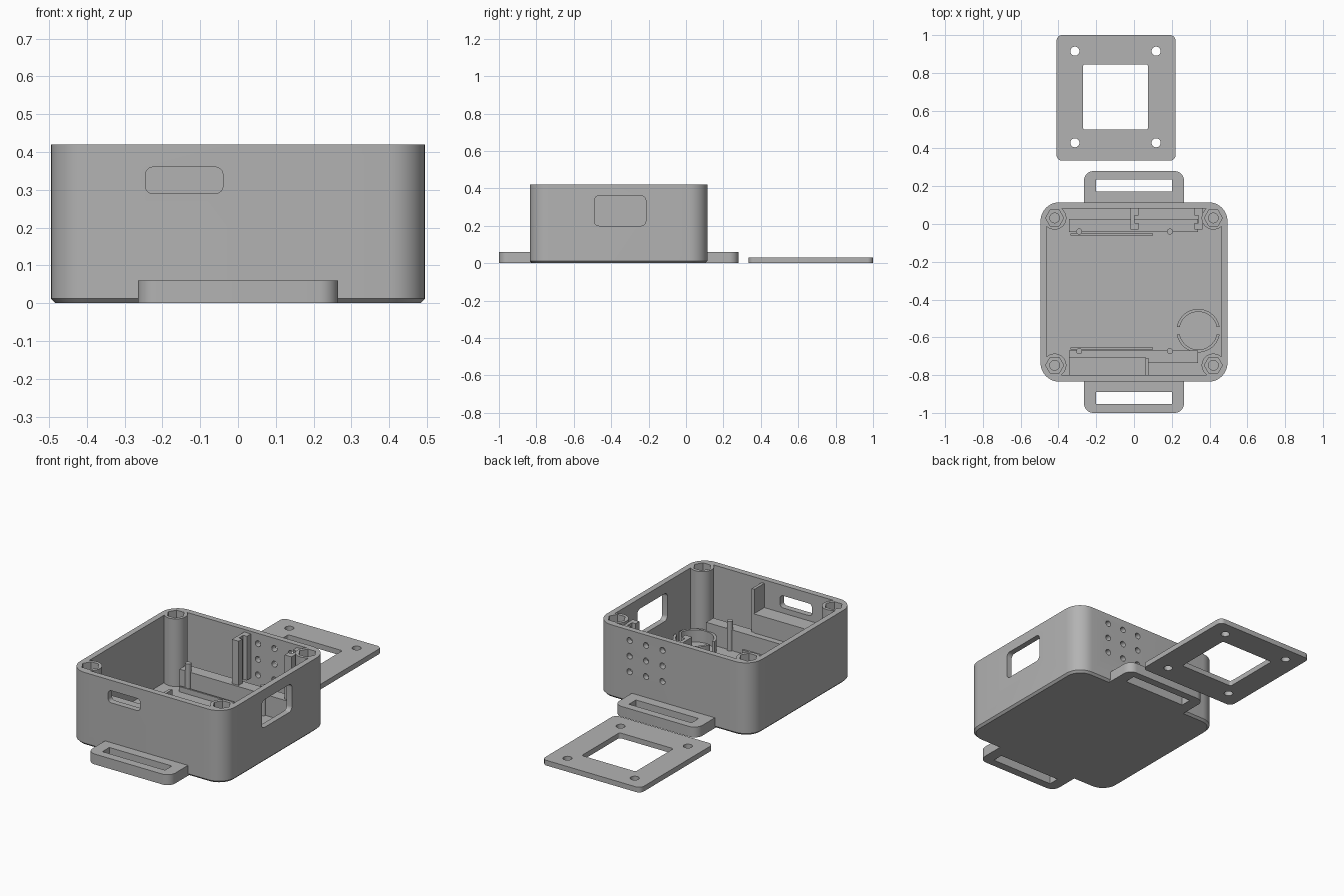
import bpy, bmesh
from math import cos, sin, pi, radians

cube = bpy.data.objects.get("Cube")
if cube:
    bpy.data.objects.remove(cube, do_unlink=True)

GREY = (0.45, 0.45, 0.45, 1)
grey = bpy.data.materials.new("plain_grey")
grey.use_nodes = True
grey.diffuse_color = GREY
grey.node_tree.nodes["Principled BSDF"].inputs["Base Color"].default_value = GREY

MID_Y = -0.36  # middle of the case


def rounded(x0, x1, y0, y1, r=0.0, bottom=None, top=None, seg=8):
    """Rectangle outline; bottom and top override the corner radius."""
    rb = r if bottom is None else bottom
    rt = r if top is None else top
    corners = [(x1, y1, -1, -1, rt, 0), (x0, y1, 1, -1, rt, 1),
               (x0, y0, 1, 1, rb, 2), (x1, y0, -1, 1, rb, 3)]
    pts = []
    for x, y, sx, sy, rad, quarter in corners:
        if rad == 0:
            pts.append((x, y))
            continue
        for i in range(seg + 1):
            a = (quarter + i / seg) * pi / 2
            pts.append((x + sx * rad + rad * cos(a), y + sy * rad + rad * sin(a)))
    return pts


def circle(x, y, r, n=32):
    return [(x + r * cos(2 * pi * i / n), y + r * sin(2 * pi * i / n)) for i in range(n)]


def prism(name, pts, a, b, axis="Z", chamfer=0):
    """Extrude an outline from a to b along an axis."""
    place = {"Z": lambda u, v, w: (u, v, w),
             "Y": lambda u, v, w: (u, w, v),
             "X": lambda u, v, w: (w, u, v)}[axis]
    bm = bmesh.new()
    low = [bm.verts.new(place(u, v, a)) for u, v in pts]
    high = [bm.verts.new(place(u, v, b)) for u, v in pts]
    base = bm.faces.new(low)
    bm.faces.new(high)
    n = len(pts)
    for i in range(n):
        j = (i + 1) % n
        bm.faces.new((low[i], low[j], high[j], high[i]))
    bmesh.ops.recalc_face_normals(bm, faces=bm.faces)
    if chamfer:
        bmesh.ops.bevel(bm, geom=list(base.edges), offset=chamfer, segments=1,
                        affect="EDGES")
    mesh = bpy.data.meshes.new(name)
    bm.to_mesh(mesh)
    bm.free()
    mesh.materials.append(grey)
    obj = bpy.data.objects.new(name, mesh)
    bpy.context.collection.objects.link(obj)
    return obj


def combine(obj, other, operation="DIFFERENCE"):
    """Apply a boolean and remove the helper."""
    mod = obj.modifiers.new("cut", "BOOLEAN")
    mod.operation, mod.object, mod.solver = operation, other, "EXACT"
    graph = bpy.context.evaluated_depsgraph_get()
    mesh = bpy.data.meshes.new_from_object(obj.evaluated_get(graph))
    obj.modifiers.clear()
    obj.data = mesh
    bpy.data.objects.remove(other, do_unlink=True)


def block(name, x0, x1, y0, y1, z0, z1):
    return prism(name, rounded(x0, x1, y0, y1), z0, z1)


# Case shell with hollow interior
case = prism("case_shell", rounded(-0.495, 0.495, -0.835, 0.115, 0.1), 0, 0.42, chamfer=0.012)
combine(case, prism("cavity", rounded(-0.462, 0.462, -0.80, 0.082, 0.07), 0.03, 0.5))

# Corner screw posts with hexagonal nut pockets
posts = [(x, y) for x in (-0.42, 0.42) for y in (0.032, -0.748)]
for x, y in posts:
    combine(case, prism("post", circle(x, y, 0.062), 0.02, 0.42), "UNION")
for x, y in posts:
    combine(case, prism("nut_pocket", circle(x, y, 0.048, 6), 0.36, 0.5))
    combine(case, prism("screw_hole", circle(x, y, 0.026, 24), 0.2, 0.4))

# Openings in the front, side and back walls
combine(case, prism("front_slot", rounded(-0.245, -0.04, 0.29, 0.36, 0.02), -0.9, -0.78, "Y"))
combine(case, prism("side_window", rounded(-0.49, -0.215, 0.2, 0.36, 0.025), 0.4, 0.6, "X"))
for x in (0.07, 0.175, 0.28):
    for z in (0.18, 0.27, 0.36):
        combine(case, prism("vent", circle(x, z, 0.017, 20), 0.06, 0.2, "Y"))

# Strap loops at both ends
front_loop = prism("front_strap_loop", rounded(-0.265, 0.265, -1, -0.815, bottom=0.05, top=0), 0, 0.06)
combine(front_loop, prism("strap_slot", rounded(-0.2, 0.2, -0.952, -0.889), -0.1, 0.2))
back_loop = prism("back_strap_loop", rounded(-0.265, 0.265, 0.095, 0.28, bottom=0, top=0.05), 0, 0.06)
combine(back_loop, prism("strap_slot", rounded(-0.2, 0.2, 0.171, 0.235), -0.1, 0.2))

# Inner support rails, locating pins and low ridges
for side, y0, y1, pin_y, ridge_y in (("back", -0.042, 0.026, -0.04, -0.056),
                                     ("front", -0.735, -0.67, -0.673, -0.66)):
    block(side + "_rail", -0.345, 0.34, y0, y1, 0.02, 0.15)
    block(side + "_ridge", -0.335, 0.1, ridge_y - 0.005, ridge_y + 0.005, 0.02, 0.06)
    for x in (-0.29, 0.19):
        prism(side + "_pin", circle(x, pin_y, 0.016, 20), 0.02, 0.2)

# Connector shelf behind the front slot, with its stop
block("connector_shelf", -0.345, 0.06, -0.81, -0.705, 0.02, 0.26)
block("connector_stop", 0.06, 0.077, -0.81, -0.71, 0.02, 0.4)

# Facing pair of grooved board guides on the back wall
for name, x, d in (("guide_right", -0.018, 1), ("guide_left", 0.362, -1)):
    outline = [(0, 0.09), (0, -0.03), (0.043, -0.03), (0.043, 0.005), (0.02, 0.005),
               (0.02, 0.045), (0.043, 0.045), (0.043, 0.09)]
    prism(name, [(x + d * u, v) for u, v in outline], 0.15 if d > 0 else 0.03, 0.405)

# Split round holder on the floor
holder = prism("round_holder", circle(0.34, -0.565, 0.115, 48), 0.02, 0.1)
combine(holder, prism("bore", circle(0.34, -0.565, 0.1, 48), 0, 0.2))
combine(holder, block("gap", 0.1, 0.6, -0.585, -0.545, 0, 0.2))

# Separate flat frame plate
plate = prism("frame_plate", rounded(-0.41, 0.22, 0.335, 1, 0.03), 0, 0.03)
combine(plate, prism("opening", rounded(-0.27, 0.075, 0.5, 0.845, 0.012), -0.1, 0.1))
for x in (-0.313, 0.117):
    for y in (0.43, 0.915):
        combine(plate, prism("screw_hole", circle(x, y, 0.024, 24), -0.1, 0.1))

# Smooth the round walls and keep edges sharp
for obj in bpy.context.scene.objects:
    obj.select_set(obj.type == "MESH")
bpy.context.view_layer.objects.active = case
bpy.ops.object.shade_smooth_by_angle(angle=radians(30))
